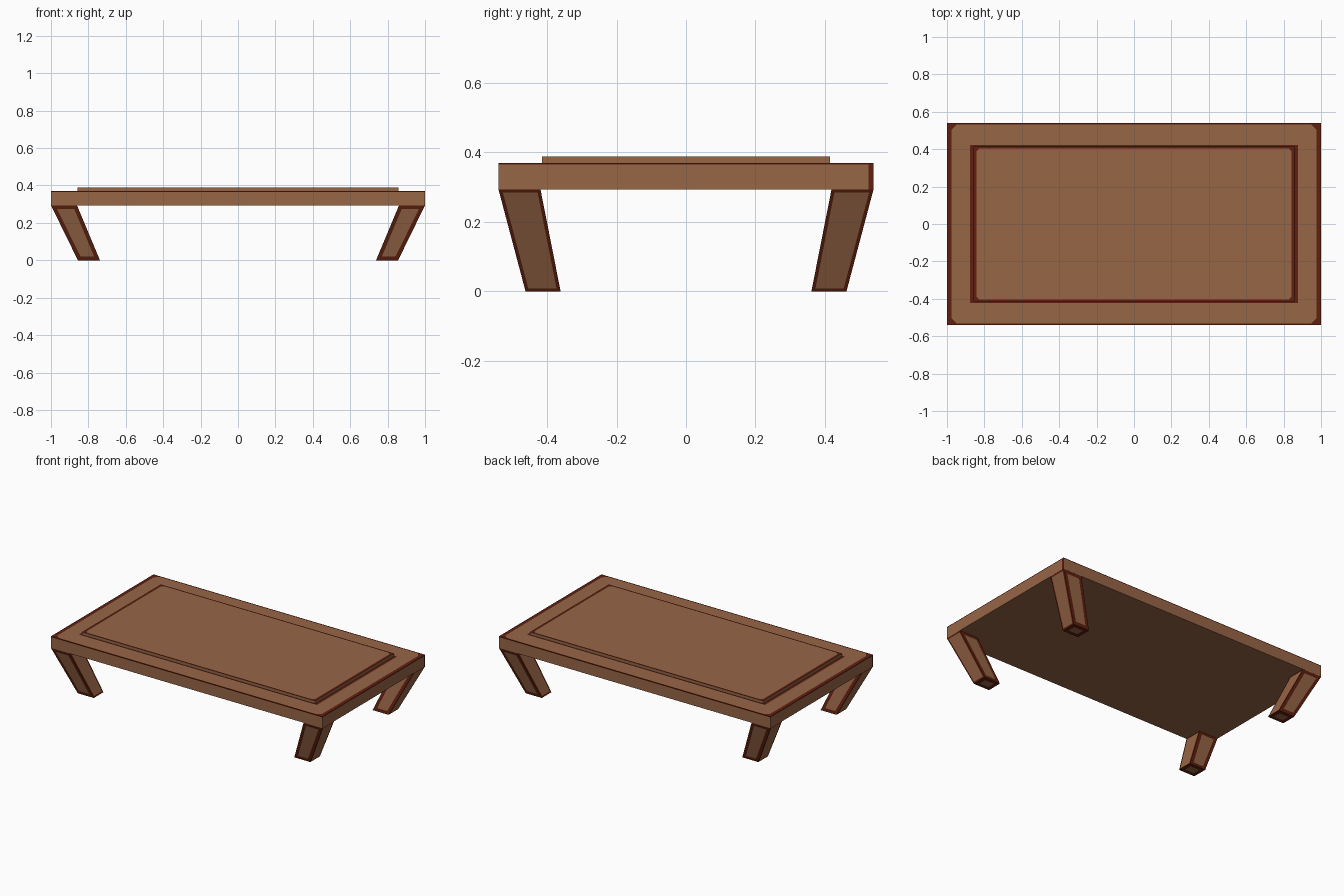
import bpy, bmesh
from mathutils import Vector

if "Cube" in bpy.data.objects:
    bpy.data.objects.remove(bpy.data.objects["Cube"])


def material(name, rgb):
    m = bpy.data.materials.new(name)
    m.diffuse_color = (*rgb, 1)
    m.use_nodes = True
    m.node_tree.nodes["Principled BSDF"].inputs["Base Color"].default_value = m.diffuse_color
    return m


WOOD = material("warm brown wood", (0.31, 0.132, 0.062))
EDGE = material("dark red brown edge", (0.112, 0.0145, 0.0045))


def finish(bm, name):
    bmesh.ops.recalc_face_normals(bm, faces=bm.faces)
    me = bpy.data.meshes.new(name)
    bm.to_mesh(me)
    bm.free()
    me.materials.append(WOOD)
    me.materials.append(EDGE)
    ob = bpy.data.objects.new(name, me)
    bpy.context.collection.objects.link(ob)
    return ob


def cut(bm, co, no):
    geom = bm.verts[:] + bm.edges[:] + bm.faces[:]
    bmesh.ops.bisect_plane(bm, geom=geom, plane_co=co, plane_no=no)


def board(name, hx, hy, z0, z1, xs, ys, zs, corner, is_dark):
    """Box cut along the painted borders, then coloured by a rule."""
    bm = bmesh.new()
    bmesh.ops.create_cube(bm, size=1)
    for v in bm.verts:
        v.co = Vector((v.co.x * 2 * hx, v.co.y * 2 * hy,
                       z0 if v.co.z < 0 else z1))
    for s in (-1, 1):
        for x in xs:
            cut(bm, (s * x, 0, 0), (1, 0, 0))
        for y in ys:
            cut(bm, (0, s * y, 0), (0, 1, 0))
        for t in (-1, 1):
            cut(bm, (s * corner, 0, 0), (s, t, 0))
    for z in zs:
        cut(bm, (0, 0, z), (0, 0, 1))
    bm.normal_update()
    for f in bm.faces:
        f.material_index = int(is_dark(f.calc_center_median(), f.normal))
    return finish(bm, name)


# Table top slab with worn dark edges and a dark line around the panel
def slab_dark(c, n):
    x, y = abs(c.x), abs(c.y)
    if n.z > 0.5:
        rim = x > 0.975 or y > 0.531 or x + y > 1.48
        return rim or (x < 0.876 and y < 0.422)
    if n.z < -0.5:
        return False
    return c.z > 0.365 or (abs(n.x) > 0.5 and c.x * c.y > 0 and y > 0.526)


board("table_top", 1.0, 0.54, 0.293, 0.37, (0.975, 0.876),
      (0.531, 0.526, 0.422), (0.365,), 1.48, slab_dark)


# Raised centre panel with a dark rim on its upper face
def panel_dark(c, n):
    x, y = abs(c.x), abs(c.y)
    return n.z > 0.5 and (x > 0.842 or y > 0.405 or x + y > 1.23)


board("raised_panel", 0.858, 0.414, 0.365, 0.389, (0.842,), (0.405,), (),
      1.23, panel_dark)

# Slanted legs: one tapered leg with inset light faces, mirrored to four
bm = bmesh.new()
rings = []
for z, xo, xi, yo, yi in ((0.294, 1.0, 0.861, 0.54, 0.419),
                          (0.0, 0.856, 0.738, 0.462, 0.361)):
    rings.append([bm.verts.new((x, y, z)) for x, y in
                  ((xi, yi), (xo, yi), (xo, yo), (xi, yo))])
top, low = rings
sides = [bm.faces.new((top[i], top[i - 1], low[i - 1], low[i]))
         for i in range(4)]
foot = bm.faces.new(low)
bmesh.ops.recalc_face_normals(bm, faces=bm.faces)
bm.normal_update()
groups = [([f for f in sides if abs(f.normal.x) > abs(f.normal.y)], 0.01),
          ([f for f in sides if abs(f.normal.x) <= abs(f.normal.y)], 0.021),
          ([foot], 0.025)]
for faces, width in groups:
    rim = bmesh.ops.inset_individual(bm, faces=faces, thickness=width,
                                     use_even_offset=True)["faces"]
    for f in rim:
        f.material_index = 1
    for f in faces:
        f.material_index = 0
legs = finish(bm, "legs")
mod = legs.modifiers.new("mirror to four corners", 'MIRROR')
mod.use_axis = (True, True, False)
mod.use_mirror_merge = False
